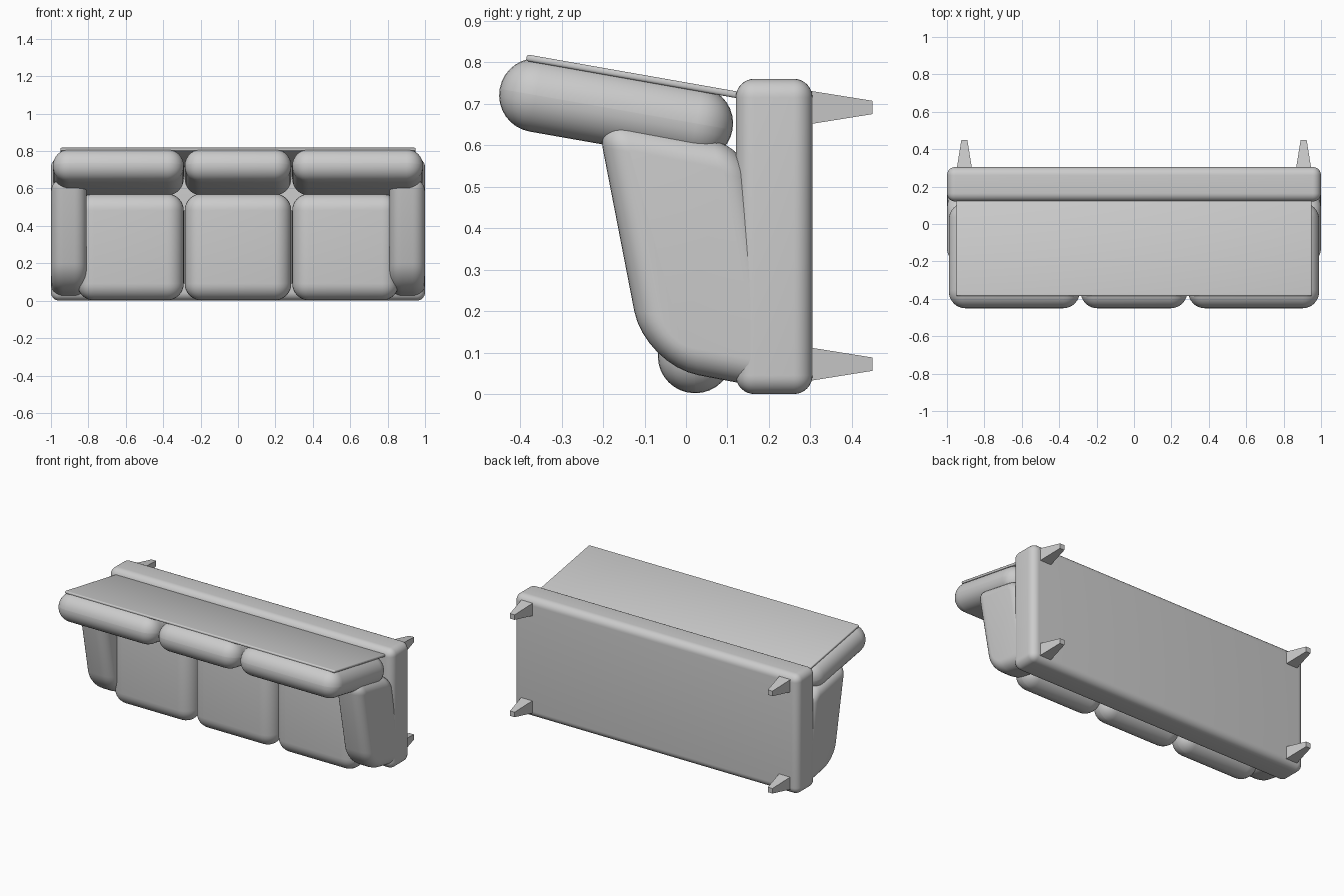
import bpy, bmesh
from math import sin, cos, pi, radians
from mathutils import Matrix

cube = bpy.data.objects.get("Cube")
if cube:
    bpy.data.objects.remove(cube)

# one upholstery colour
grey = bpy.data.materials.new("grey")
grey.use_nodes = True
colour = (0.6, 0.6, 0.6, 1)
grey.diffuse_color = colour
grey.node_tree.nodes["Principled BSDF"].inputs["Base Color"].default_value = colour


def add_object(name, bm, smooth=True):
    bmesh.ops.recalc_face_normals(bm, faces=bm.faces)
    mesh = bpy.data.meshes.new(name)
    bm.to_mesh(mesh)
    bm.free()
    mesh.materials.append(grey)
    obj = bpy.data.objects.new(name, mesh)
    bpy.context.collection.objects.link(obj)
    if smooth:
        bpy.ops.object.select_all(action="DESELECT")
        obj.select_set(True)
        bpy.context.view_layer.objects.active = obj
        bpy.ops.object.shade_smooth_by_angle(angle=radians(35))
    return obj


def rounded_box(name, centre, size, radius, segments=8, tilt=0):
    bm = bmesh.new()
    bmesh.ops.create_cube(bm, size=1)
    bmesh.ops.scale(bm, vec=size, verts=bm.verts)
    bmesh.ops.bevel(bm, geom=bm.edges[:], offset=radius, segments=segments,
                    affect="EDGES", profile=0.5)
    bm.transform(Matrix.Translation(centre) @ Matrix.Rotation(radians(tilt), 4, "X"))
    return add_object(name, bm)


def rounded_outline(depth, length, radii, inset, steps=8):
    """Points of a rounded rectangle, shrunk by inset on every side."""
    points = []
    corners = ((0, 0), (1, 0), (1, 1), (0, 1))
    for i, ((cv, cu), r) in enumerate(zip(corners, radii)):
        v = depth - r if cv else r
        u = length - r if cu else r
        for k in range(steps + 1):
            a = pi + (i + k / steps) * pi / 2
            points.append((v + (r - inset) * cos(a), u + (r - inset) * sin(a)))
    return points


def arm(name, side):
    """Slanted arm: rounded outline lofted across its width, then sheared."""
    depth, length, edge, steps = 0.36, 0.595, 0.065, 7
    inner, outer = 0.81, 0.999
    radii = (0.07, 0.08, 0.1, 0.13)
    arc = [k / steps * pi / 2 for k in range(steps + 1)]
    levels = [(inner + edge * (1 - cos(a)), edge * (1 - sin(a))) for a in arc]
    levels += [(outer - edge * (1 - cos(a)), edge * (1 - sin(a))) for a in reversed(arc)]
    bm = bmesh.new()
    rings = []
    for x, inset in levels:
        rings.append([bm.verts.new((side * x, v + 0.194 * u - 0.215, 0.665 - u - 0.19 * v))
                      for v, u in rounded_outline(depth, length, radii, inset)])
    for a, b in zip(rings, rings[1:]):
        for i in range(len(a)):
            j = (i + 1) % len(a)
            bm.faces.new((a[i], a[j], b[j], b[i]))
    bm.faces.new(rings[0])
    bm.faces.new(rings[-1])
    return add_object(name, bm)


def leg(name, x, z):
    bm = bmesh.new()
    bmesh.ops.create_cone(bm, cap_ends=True, segments=4, radius1=0.04 * 2 ** 0.5,
                          radius2=0.016 * 2 ** 0.5, depth=0.15)
    bm.transform(Matrix.Translation((x, 0.375, z)) @ Matrix.Rotation(-pi / 2, 4, "X")
                 @ Matrix.Rotation(pi / 4, 4, "Z"))
    return add_object(name, bm, smooth=False)


# base and backrest board
rounded_box("base", (0, 0.2125, 0.38), (2, 0.185, 0.76), 0.045)
rounded_box("back_panel", (0, -0.1125, 0.763), (1.9, 0.553, 0.016), 0.006, 3, tilt=-10)

# cushions
for label, seat_x, back_x, back_width in (("right", -0.575, -0.64, 0.7),
                                          ("middle", 0, 0, 0.57),
                                          ("left", 0.575, 0.64, 0.7)):
    rounded_box(label + "_seat_cushion", (seat_x, 0.022, 0.287), (0.57, 0.18, 0.57), 0.0895)
    rounded_box(label + "_back_cushion", (back_x, -0.1685, 0.6865),
                (back_width, 0.57, 0.178), 0.0885, tilt=-10)

# arms and legs on both sides
for label, side in (("right", -1), ("left", 1)):
    arm(label + "_arm", side)
    leg(label + "_front_leg", side * 0.907, 0.072)
    leg(label + "_rear_leg", side * 0.907, 0.691)
